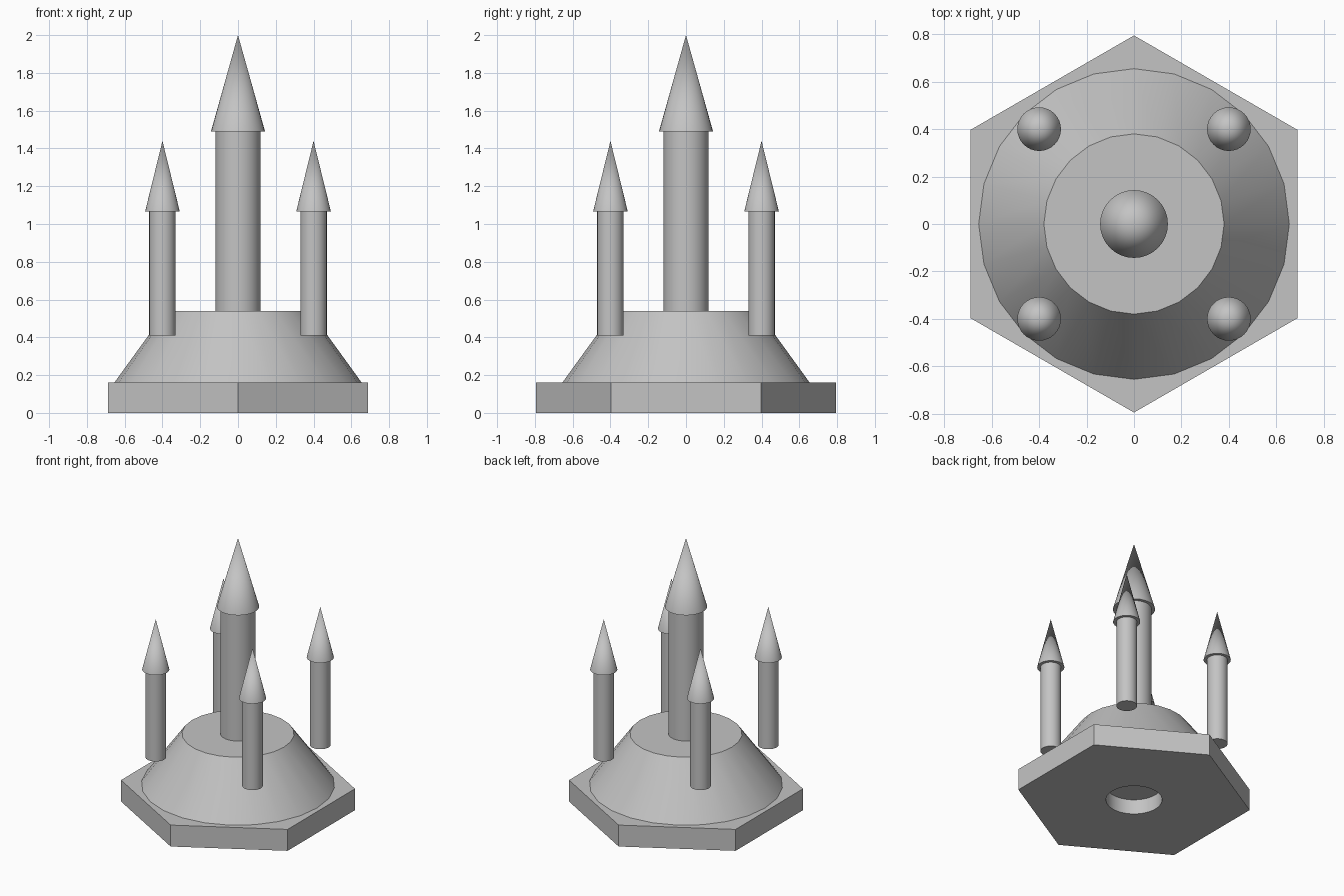
import bpy

cube = bpy.data.objects.get("Cube")
if cube:
    bpy.data.objects.remove(cube, do_unlink=True)

# Single stone colour
stone = bpy.data.materials.new("stone_grey")
stone.use_nodes = True
colour = (0.55, 0.55, 0.55, 1)
stone.diffuse_color = colour
stone.node_tree.nodes["Principled BSDF"].inputs["Base Color"].default_value = colour


def frustum(name, bottom_radius, top_radius, bottom, top, x=0, y=0, sides=32):
    """Upright prism, truncated cone or pointed cone between two heights."""
    bpy.ops.mesh.primitive_cone_add(
        vertices=sides, radius1=bottom_radius, radius2=top_radius,
        depth=top - bottom, location=(x, y, (bottom + top) / 2))
    part = bpy.context.object
    part.name = part.data.name = name
    part.data.materials.append(stone)
    if sides > 6:
        bpy.ops.object.shade_smooth_by_angle()
    return part


def tower(name, x, y, radius, roof_radius, bottom, eaves, tip):
    frustum(name + "_shaft", radius, radius, bottom, eaves, x, y)
    frustum(name + "_roof", roof_radius, 0, eaves, tip, x, y)


# Hexagonal base with a round recess underneath
base = frustum("base", 0.795, 0.795, 0, 0.16, sides=6)
cutter = frustum("recess_cutter", 0.19, 0.19, -0.1, 0.11)
cutter.hide_render = True
recess = base.modifiers.new("recess", 'BOOLEAN')
recess.operation = 'DIFFERENCE'
recess.solver = 'EXACT'
recess.object = cutter
bpy.context.view_layer.objects.active = base
bpy.ops.object.modifier_apply(modifier=recess.name)
bpy.data.objects.remove(cutter, do_unlink=True)
bpy.ops.object.select_all(action='DESELECT')
base.select_set(True)
bpy.ops.object.shade_smooth_by_angle()

# Sloping mound
frustum("mound", 0.655, 0.38, 0.16, 0.54, sides=24)

# Tall middle tower and four corner turrets
tower("middle_tower", 0, 0, 0.12, 0.143, 0.54, 1.49, 2.0)
for side, x in (("left", 0.4), ("right", -0.4)):
    for end, y in (("front", -0.4), ("back", 0.4)):
        tower(f"{end}_{side}_turret", x, y, 0.07, 0.092, 0.41, 1.065, 1.44)
